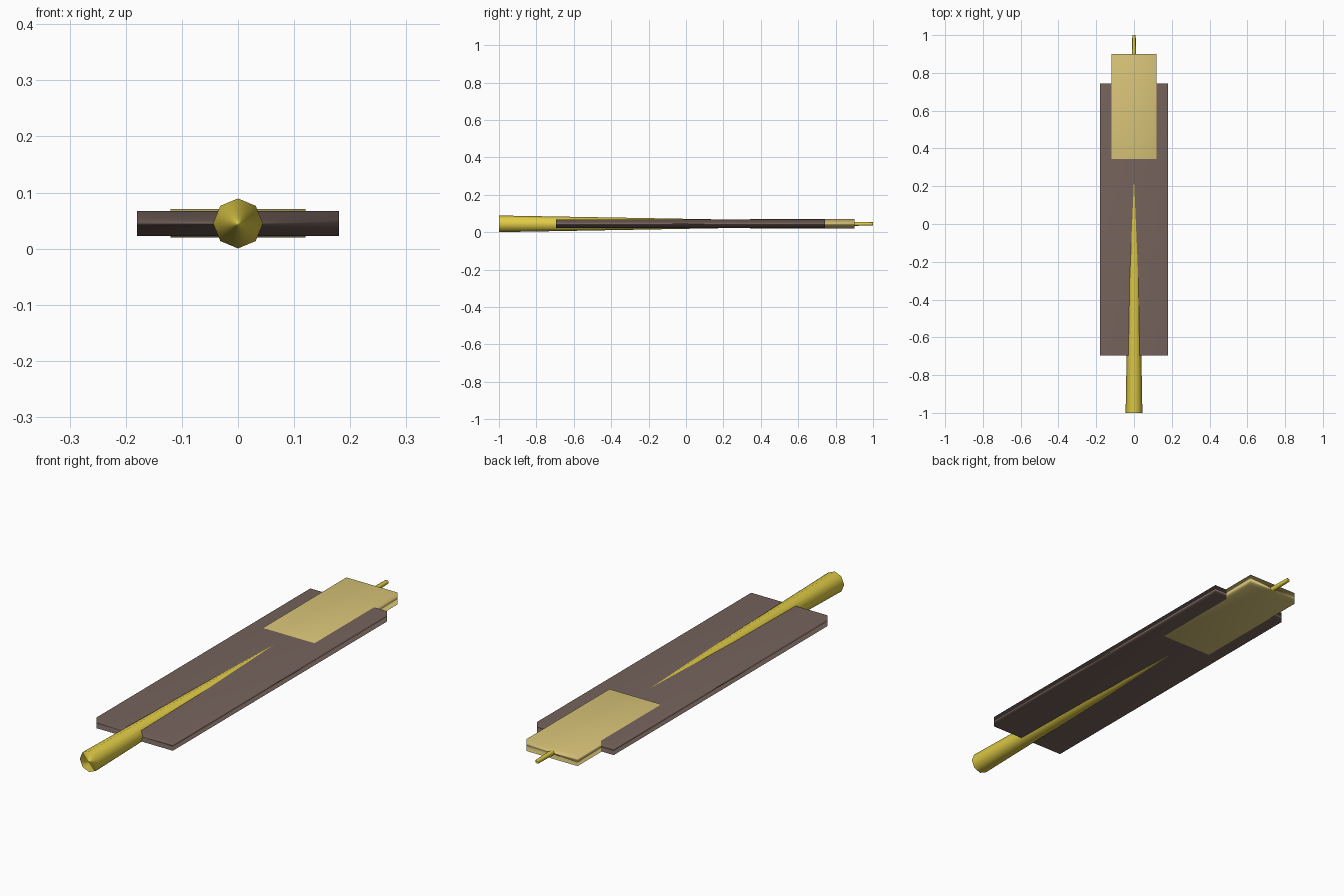
import bpy
import bmesh
from math import pi
from mathutils import Matrix, Vector

cube = bpy.data.objects.get("Cube")
if cube:
    bpy.data.objects.remove(cube, do_unlink=True)

MID_Z = 0.045  # shared centre height of every part


def material(name, color):
    mat = bpy.data.materials.new(name)
    mat.use_nodes = True
    rgba = (*color, 1.0)
    mat.diffuse_color = rgba
    mat.node_tree.nodes["Principled BSDF"].inputs["Base Color"].default_value = rgba
    return mat


def finish(name, bm, mat):
    """Turn a bmesh into a smooth object whose large faces set the normals."""
    mesh = bpy.data.meshes.new(name)
    bm.to_mesh(mesh)
    bm.free()
    mesh.materials.append(mat)
    mesh.shade_smooth()
    obj = bpy.data.objects.new(name, mesh)
    bpy.context.collection.objects.link(obj)
    obj.modifiers.new("Weighted normals", "WEIGHTED_NORMAL")
    return obj


def slab(name, width, y0, y1, height, mat):
    bm = bmesh.new()
    bmesh.ops.create_cube(bm, size=1)
    bmesh.ops.scale(bm, vec=(width, y1 - y0, height), verts=bm.verts)
    bmesh.ops.translate(bm, vec=Vector((0, (y0 + y1) / 2, MID_Z)), verts=bm.verts)
    return finish(name, bm, mat)


brown = material("dull brown", (0.18, 0.125, 0.107))
tan = material("pale straw", (0.70, 0.56, 0.19))
gold = material("golden yellow", (0.74, 0.60, 0.06))

# Flat board and the thicker plate at its back end
slab("board", 0.36, -0.695, 0.743, 0.045, brown)
slab("back_plate", 0.24, 0.343, 0.90, 0.051, tan)

# Eight-sided tapered shaft running the whole length through both
bm = bmesh.new()
bmesh.ops.create_cone(bm, cap_ends=True, segments=8, radius1=0.0445,
                      radius2=0.009, depth=2.0)
bmesh.ops.transform(bm, verts=bm.verts,
                    matrix=Matrix.Translation((0, 0, MID_Z)) @ Matrix.Rotation(-pi / 2, 4, "X"))
finish("tapered_shaft", bm, gold)
